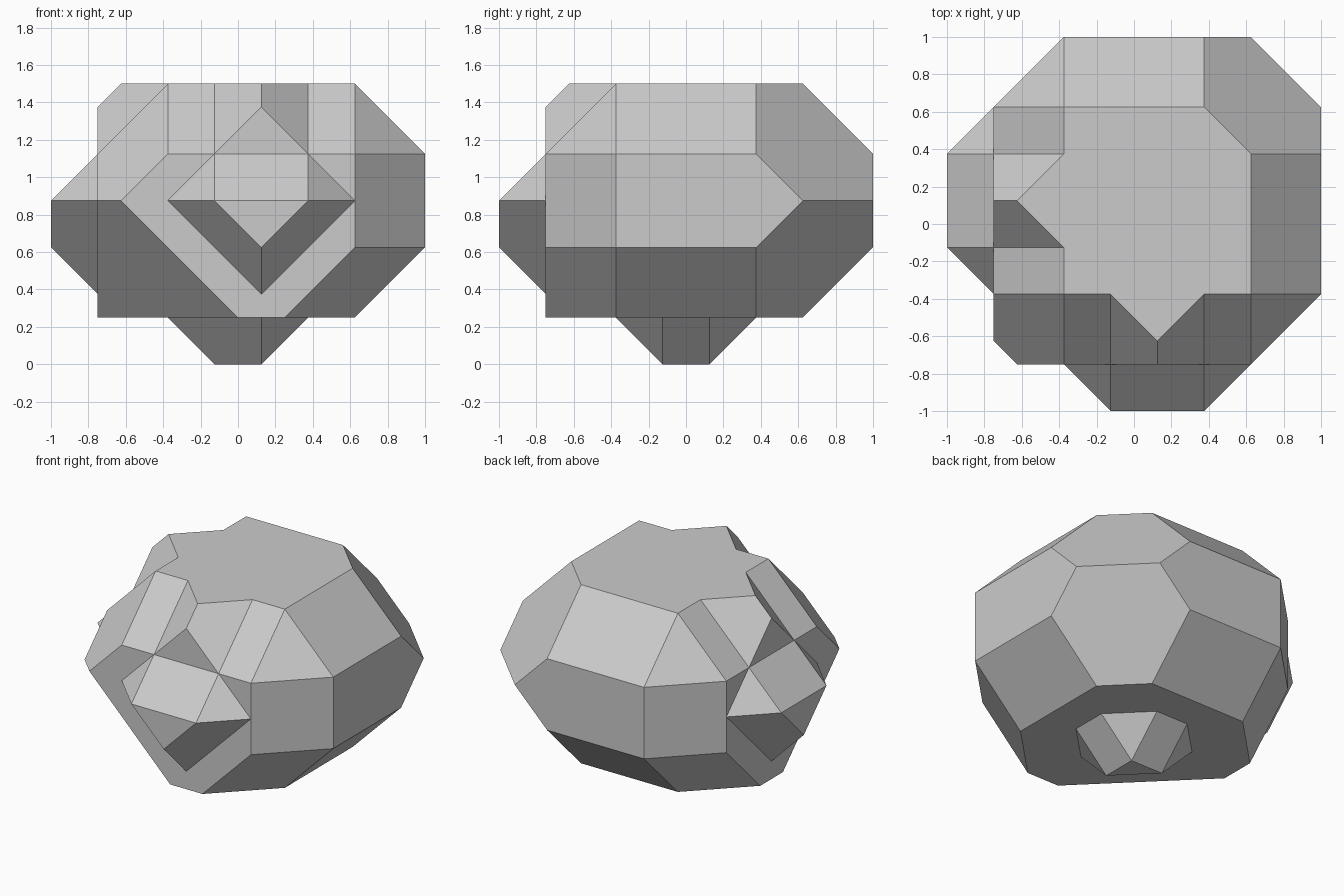
import bpy, bmesh
from mathutils import Vector

if "Cube" in bpy.data.objects:
    bpy.data.objects.remove(bpy.data.objects["Cube"])

U = 0.125          # lattice unit of the cut stone
MID = 7            # height of the girdle in units


def hull_object(name, points):
    """Convex solid around the points, with coplanar faces merged."""
    bm = bmesh.new()
    for p in points:
        bm.verts.new(Vector(p) * U)
    bmesh.ops.remove_doubles(bm, verts=bm.verts, dist=1e-4)
    res = bmesh.ops.convex_hull(bm, input=bm.verts)
    junk = {g for g in res["geom_interior"] + res["geom_unused"]
            if isinstance(g, bmesh.types.BMVert)}
    bmesh.ops.delete(bm, geom=list(junk), context='VERTS')
    bmesh.ops.dissolve_limit(bm, angle_limit=0.01, verts=bm.verts, edges=bm.edges)
    bmesh.ops.recalc_face_normals(bm, faces=bm.faces)
    me = bpy.data.meshes.new(name)
    bm.to_mesh(me)
    bm.free()
    ob = bpy.data.objects.new(name, me)
    bpy.context.collection.objects.link(ob)
    return ob


def cut_points(planes):
    """Cut a big cube by planes (normal, distance) around the girdle centre."""
    bm = bmesh.new()
    bmesh.ops.create_cube(bm, size=40)
    for n, d in planes:
        n = Vector(n)
        bmesh.ops.bisect_plane(bm, geom=bm.verts[:] + bm.edges[:] + bm.faces[:],
                               plane_co=n * d / n.length_squared, plane_no=n,
                               clear_outer=True, dist=1e-5)
        edges = [e for e in bm.edges if e.is_boundary]
        if edges:
            bmesh.ops.contextual_create(bm, geom=edges)
    pts = [(v.co.x, v.co.y, v.co.z + MID) for v in bm.verts]
    bm.free()
    return pts


# Main faceted body
planes = [((1, 0, 0), 8), ((0, 1, 0), 8), ((-1, 0, 0), 6), ((0, -1, 0), 6),
          ((1, -1, 0), 11), ((-1, 1, 0), 11),
          ((-1, 0, 1), 8), ((0, -1, 1), 8)]
for s in (1, -1):
    planes += [((0, 0, s), 5), ((1, 0, s), 10), ((0, 1, s), 10),
               ((1, 1, s), 13), ((1, -1, s), 13), ((-1, 1, s), 13),
               ((-1, -1, s), 11)]
body = hull_object("stone_body", cut_points(planes))

# Raised knobs; the side ones are mirrored across the x = y diagonal
core = (1, 1, MID)
knob = [(-1, -8, 7), (3, -8, 7), (1, -8, 5), (-3, -6, 7), (5, -6, 7),
        (1, -6, 3), (-1, -6, 9), (3, -6, 9), core]
ridge = [(1, -5, 12), (1, -6, 11), (-1, -3, 12), (3, -3, 12),
         (-1, -6, 9), (3, -6, 9), core]
foot = [(1, 1, 0), (-1, 1, 0), (1, -1, 0), (-3, 1, 2), (1, -3, 2),
        (3, 1, 2), (3, -1, 2), (1, 3, 2), (-1, 3, 2), core]


def swap(pts):
    return [(y, x, z) for x, y, z in pts]


parts = [("front_knob", knob), ("left_knob", swap(knob)),
         ("front_ridge", ridge), ("left_ridge", swap(ridge)), ("foot", foot)]

# Merge the knobs into the body
bpy.context.view_layer.objects.active = body
for name, pts in parts:
    ob = hull_object(name, pts)
    ob.hide_render = True
    mod = body.modifiers.new(name, 'BOOLEAN')
    mod.operation = 'UNION'
    mod.solver = 'EXACT'
    mod.object = ob
    bpy.ops.object.modifier_apply(modifier=mod.name)
    bpy.data.objects.remove(ob)

# Clean up coplanar seams
bm = bmesh.new()
bm.from_mesh(body.data)
bmesh.ops.remove_doubles(bm, verts=bm.verts, dist=1e-4)
bmesh.ops.dissolve_limit(bm, angle_limit=0.01, verts=bm.verts, edges=bm.edges)
bm.to_mesh(body.data)
bm.free()
